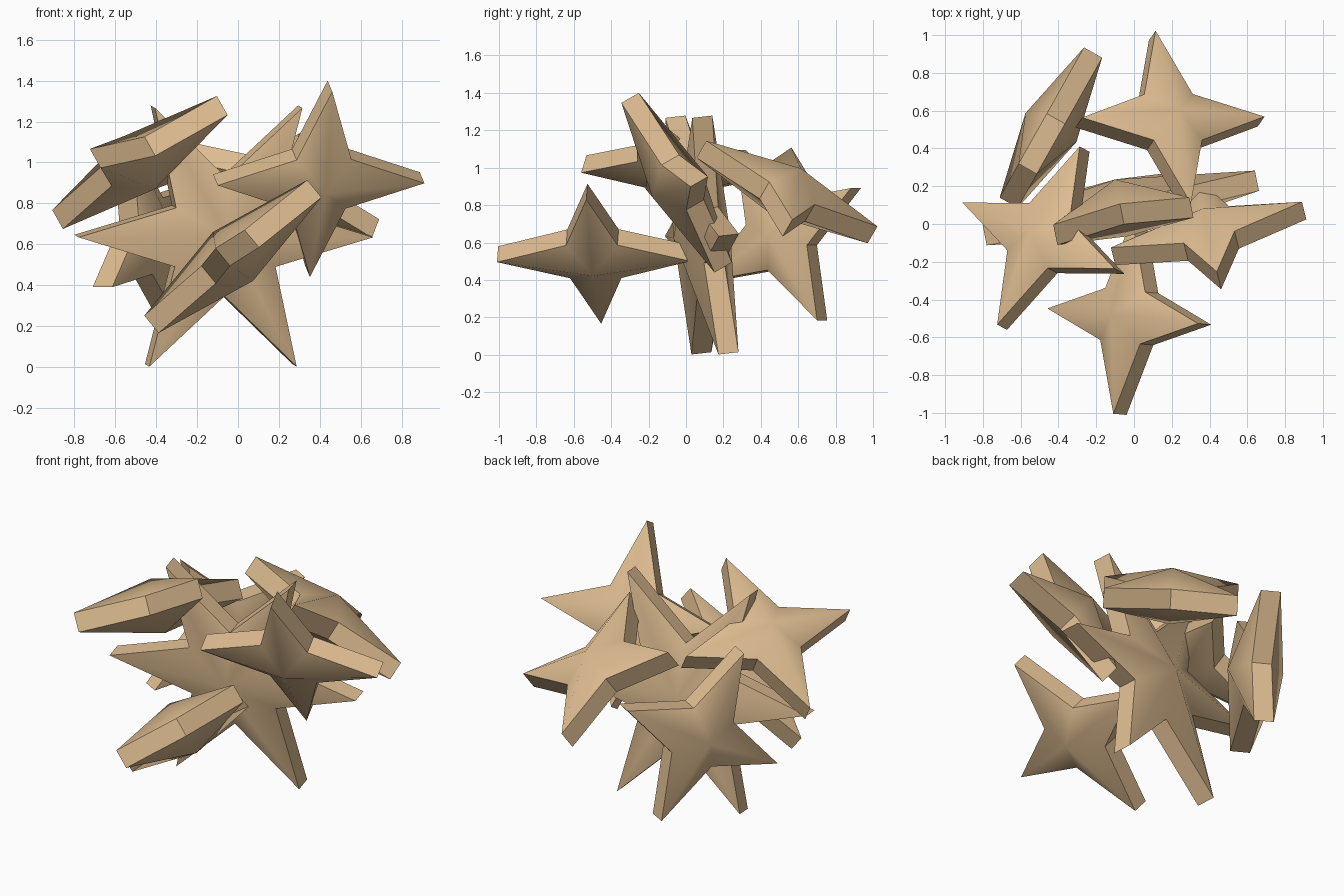
import bpy, bmesh, math
from mathutils import Vector

if "Cube" in bpy.data.objects:
    bpy.data.objects.remove(bpy.data.objects["Cube"])

tan = bpy.data.materials.new("tan")
tan.diffuse_color = (0.72, 0.50, 0.28, 1)
tan.use_nodes = True
tan.node_tree.nodes["Principled BSDF"].inputs["Base Color"].default_value = tan.diffuse_color

RIM = 0.055     # half thickness along the outline
PEAK = 0.155    # half thickness at the middle


def star(name, points, centre, arm, side, outer, inner):
    """Star with domed faces and a flat rim; arm and side span its plane."""
    c = Vector(centre)
    u = Vector(arm).normalized()
    n = u.cross(Vector(side)).normalized()
    v = n.cross(u)
    bm = bmesh.new()
    rings = []
    for s in (1, -1):
        ring = []
        for i in range(points * 2):
            a = math.pi * i / points
            r = inner if i % 2 else outer
            ring.append(bm.verts.new(c + u * r * math.cos(a) + v * r * math.sin(a) + n * s * RIM))
        rings.append(ring)
    poles = [bm.verts.new(c + n * s * PEAK) for s in (1, -1)]
    top, bottom = rings
    for i in range(points * 2):
        j = (i + 1) % (points * 2)
        # domed caps, smooth
        bm.faces.new((poles[0], top[i], top[j])).smooth = True
        bm.faces.new((poles[1], bottom[j], bottom[i])).smooth = True
        # flat rim with sharp edges
        rim = bm.faces.new((top[i], bottom[i], bottom[j], top[j]))
        for e in rim.edges:
            e.smooth = False
    bmesh.ops.recalc_face_normals(bm, faces=bm.faces)
    mesh = bpy.data.meshes.new(name)
    bm.to_mesh(mesh)
    bm.free()
    mesh.materials.append(tan)
    ob = bpy.data.objects.new(name, mesh)
    bpy.context.collection.objects.link(ob)


# large six-pointed star in the middle
star("centre_star", 6, (-0.07, 0.085, 0.64), (1, 0.2, 0), (0, -0.115, 1), 0.735, 0.29)

# small four-pointed stars around it: centre, one arm, the next arm
small = {
    "back_star": ((0.19, 0.54, 0.87), (-0.09, 0.44, -0.22), (0.48, 0.0, -0.19)),
    "front_star": ((-0.025, -0.49, 0.54), (0.40, -0.04, 0.333), (-0.045, -0.5, 0.0)),
    "right_star": ((0.395, -0.05, 0.92), (0.055, -0.25, 0.455), (0.51, 0.125, 0.0)),
    "back_left_star": ((-0.44, 0.51, 0.64), (0.223, 0.397, 0.25), (0.123, 0.218, -0.456)),
    "left_star": ((-0.48, -0.075, 1.0), (0.22, 0.475, -0.02), (0.405, -0.175, 0.28)),
}
for name, (centre, arm, side) in small.items():
    star(name, 4, centre, arm, side, 0.52, 0.195)
